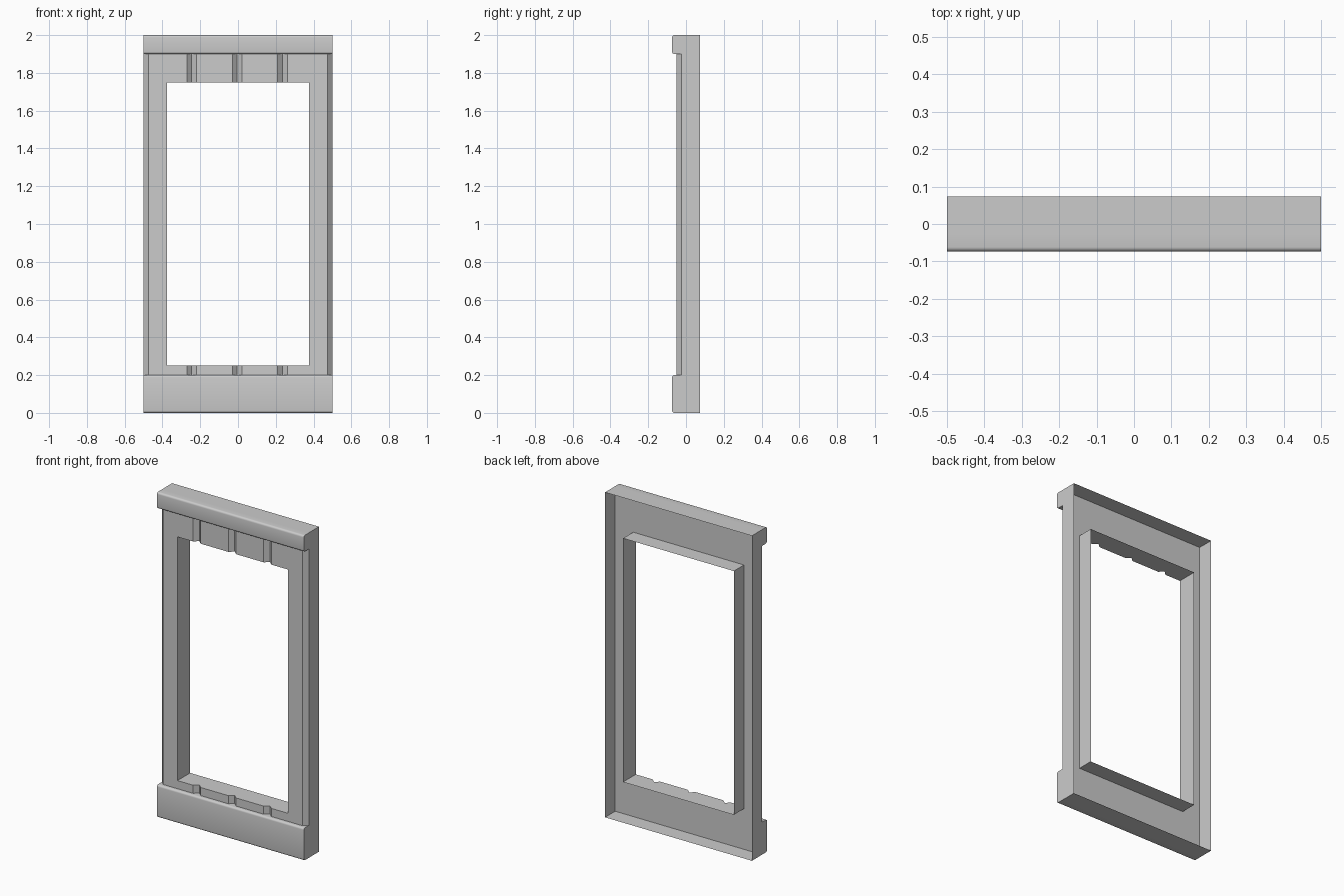
import bpy
import bmesh
from math import cos, sin, pi, radians

cube = bpy.data.objects.get("Cube")
if cube:
    bpy.data.objects.remove(cube, do_unlink=True)

W, H = 0.5, 2.0                # half width, height
BACK, FRONT = 0.0735, -0.0735  # depth limits
PANEL, INNER = -0.05, -0.025   # panel face and recessed back of the panel
OX, OZ0, OZ1 = 0.377, 0.25, 1.75   # window opening
BASE_TOP, RAIL_LOW = 0.2, 1.9

grey = bpy.data.materials.new("plain_grey")
grey.diffuse_color = (0.6, 0.6, 0.6, 1)
grey.use_nodes = True
grey.node_tree.nodes["Principled BSDF"].inputs["Base Color"].default_value = (0.6, 0.6, 0.6, 1)


def finish(name, bm, smooth=False):
    mesh = bpy.data.meshes.new(name)
    bm.to_mesh(mesh)
    bm.free()
    mesh.materials.append(grey)
    obj = bpy.data.objects.new(name, mesh)
    bpy.context.collection.objects.link(obj)
    if smooth:
        bpy.ops.object.select_all(action='DESELECT')
        obj.select_set(True)
        bpy.context.view_layer.objects.active = obj
        bpy.ops.object.shade_smooth_by_angle(angle=radians(40))
    return obj


def prism(name, outline, place, start, end, capped=True, smooth=False):
    """Sweep a closed outline from start to end; place maps (a, b, t) to a point."""
    bm = bmesh.new()
    rings = [[bm.verts.new(place(a, b, t)) for a, b in outline] for t in (start, end)]
    n = len(outline)
    for i in range(n):
        j = (i + 1) % n
        bm.faces.new((rings[0][i], rings[0][j], rings[1][j], rings[1][i]))
    if capped:
        for ring in rings:
            bm.faces.new(ring)
        bmesh.ops.recalc_face_normals(bm, faces=bm.faces)
    return finish(name, bm, smooth)


def along_x(a, b, t):
    return (t, a, b)


def along_y(a, b, t):
    return (a, t, b)


def along_z(a, b, t):
    return (a, b, t)


def rectangle(x, z0, z1):
    return [(-x, z0), (x, z0), (x, z1), (-x, z1)]


# Mouldings with rounded front edges
def moulding(name, z0, z1, r=0.012, steps=4):
    outline = [(INNER, z0)]
    for cz, a0 in ((z0 + r, -pi / 2), (z1 - r, 0)):
        for k in range(steps + 1):
            a = a0 + k * pi / 2 / steps
            outline.append((FRONT + r - r * cos(a), cz + r * sin(a)))
    outline.append((INNER, z1))
    prism(name, outline, along_x, -W, W, smooth=True)


moulding("base_board", 0, BASE_TOP)
moulding("top_rail", RAIL_LOW, H)

# Side posts with chamfered outer corners
chamfer = INNER - PANEL
for side, s in (("left", 1), ("right", -1)):
    post = [(s * OX, INNER), (s * W, INNER), (s * (W - chamfer), PANEL), (s * OX, PANEL)]
    prism(side + "_post", post, along_z, BASE_TOP, RAIL_LOW)

# Grooved boards above and below the opening
boards = [(OX, INNER), (-OX, INNER), (-OX, PANEL)]
for gx in (-0.245, -0.004, 0.236):
    boards += [(gx - 0.026, PANEL), (gx, INNER - 0.001), (gx + 0.026, PANEL)]
boards.append((OX, PANEL))
prism("sill_boards", boards, along_z, BASE_TOP, OZ0)
prism("header_boards", boards, along_z, OZ1, RAIL_LOW)

# Open-backed casing and window reveal
prism("outer_casing", rectangle(W, 0, H), along_y, BACK, INNER, capped=False)
prism("window_reveal", rectangle(OX, OZ0, OZ1)[::-1], along_y, BACK, INNER, capped=False)
